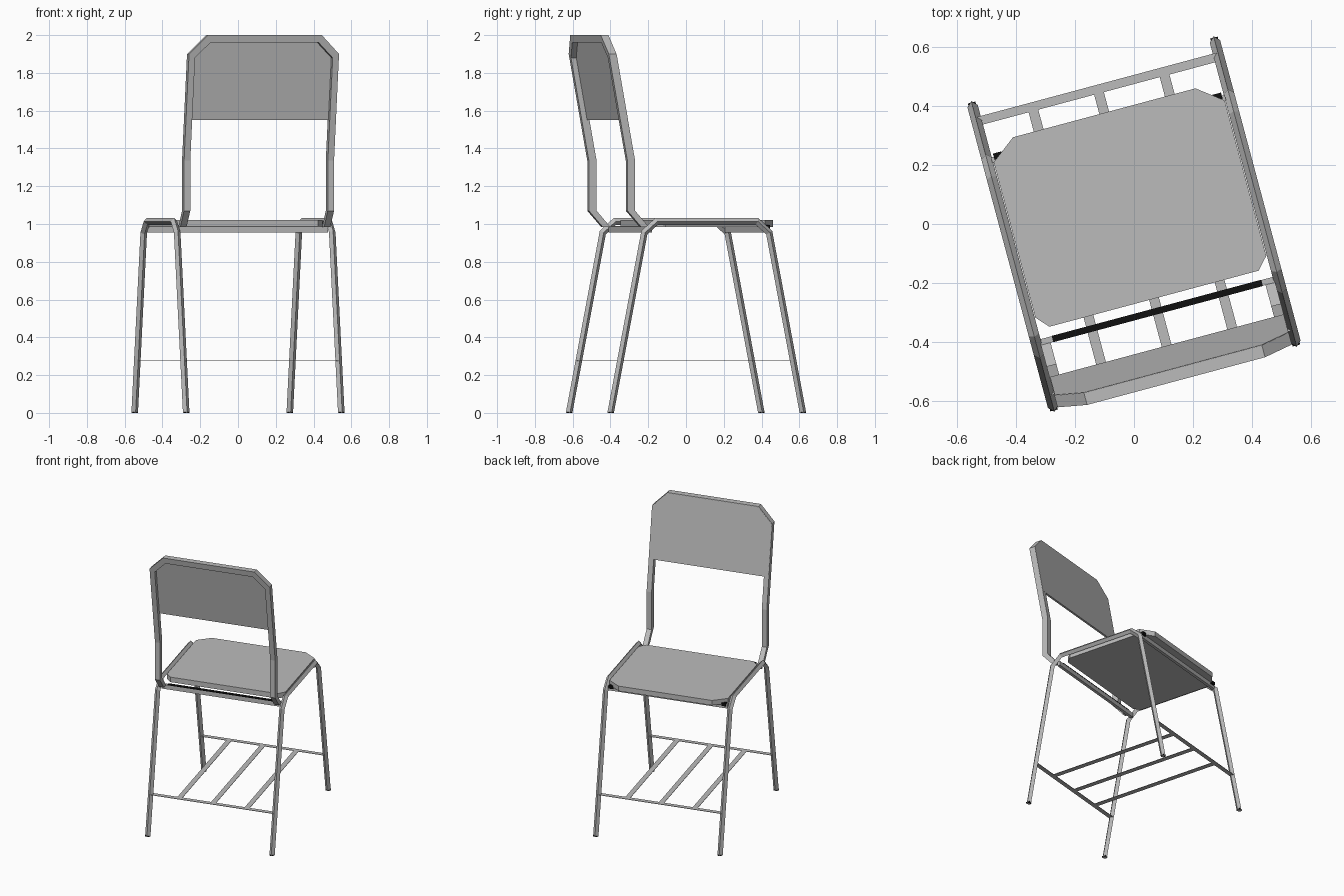
import bpy, bmesh, math
from mathutils import Matrix, Vector

if "Cube" in bpy.data.objects:
    bpy.data.objects.remove(bpy.data.objects["Cube"], do_unlink=True)

TURN = Matrix.Rotation(math.radians(15), 4, 'Z')


def material(name, value):
    mat = bpy.data.materials.new(name)
    mat.use_nodes = True
    color = (value, value, value, 1)
    mat.diffuse_color = color
    mat.node_tree.nodes["Principled BSDF"].inputs["Base Color"].default_value = color
    return mat


GREY = material("plain grey", 0.5)
BLACK = material("black", 0.005)


def finish(bm, name, mat):
    """Turn the part with the whole chair and add it to the scene."""
    bmesh.ops.recalc_face_normals(bm, faces=bm.faces)
    bm.transform(TURN)
    mesh = bpy.data.meshes.new(name)
    bm.to_mesh(mesh)
    bm.free()
    mesh.materials.append(mat)
    obj = bpy.data.objects.new(name, mesh)
    bpy.context.collection.objects.link(obj)
    return obj


def boxes(name, mat, items):
    """One part made of boxes, each given as (centre, size)."""
    bm = bmesh.new()
    for centre, size in items:
        m = Matrix.Translation(centre) @ Matrix.Diagonal((*size, 1))
        bmesh.ops.create_cube(bm, size=1, matrix=m)
    return finish(bm, name, mat)


def loft(bm, rings):
    """Join closed rings of points into a capped solid."""
    rings = [[bm.verts.new(p) for p in ring] for ring in rings]
    count = len(rings[0])
    for a, b in zip(rings, rings[1:]):
        for i in range(count):
            j = (i + 1) % count
            bm.faces.new((a[i], a[j], b[j], b[i]))
    bm.faces.new(rings[0])
    bm.faces.new(rings[-1])


# Side frames: each a bent four-sided tube forming two legs and a seat rail
R = 0.018
TUBE_X = 0.425
half = [(0.527, 0), (0.342, 0.955), (0.275, 1.014)]
path = [Vector(p) for p in half] + [Vector((-y, z)) for y, z in reversed(half)]


def side_frame(name, x):
    bm = bmesh.new()
    rings = []
    for i, p in enumerate(path):
        if i == 0 or i == len(path) - 1:
            n = Vector((1 if i == 0 else -1, 0))
        else:
            a, b = (p - path[i - 1]).normalized(), (path[i + 1] - p).normalized()
            na, nb = Vector((a.y, -a.x)), Vector((b.y, -b.x))
            n = (na + nb) / (1 + na.dot(nb))
        o, q = p + n * R, p - n * R
        rings.append([(x, *o), (x + R, *p), (x, *q), (x - R, *p)])
    loft(bm, rings)
    finish(bm, name, GREY)


side_frame("left_side_frame", TUBE_X)
side_frame("right_side_frame", -TUBE_X)

# Foot caps
FOOT_Y = half[0][0]
boxes("foot_caps", BLACK, [((sx * TUBE_X, sy * FOOT_Y, 0.003), (0.026, 0.026, 0.006))
                           for sx in (-1, 1) for sy in (-1, 1)])

# Seat board with clipped front corners
outline = [(0.367, -0.262), (0.405, -0.22), (0.405, 0.325), (0.32, 0.39)]
outline += [(-x, y) for x, y in reversed(outline)]
bm = bmesh.new()
loft(bm, [[(x, y, z) for x, y in outline] for z in (0.985, 1.02)])
finish(bm, "seat", GREY)

# Cross rails under the seat, with the dark strip and corner brackets
boxes("cross_rails", GREY, [((0, y, 0.971), (0.82, 0.02, 0.03)) for y in (-0.305, 0.333)])
boxes("rear_rail_strip", BLACK, [((0, -0.305, 0.988), (0.735, 0.022, 0.005))])
boxes("front_brackets", BLACK, [((s * 0.385, 0.343, 0.985), (0.03, 0.022, 0.022)) for s in (-1, 1)])

# Flat foot grid between the legs
GRID_Z, GRID_Y = 0.275, 0.473
grid = [((0, s * GRID_Y, GRID_Z), (0.84, 0.03, 0.003)) for s in (-1, 1)]
grid += [((x, 0, GRID_Z), (0.034, 2 * GRID_Y, 0.003)) for x in (-0.23, 0, 0.23)]
boxes("foot_grid", GREY, grid)

# Backrest: its y follows a bent side profile by height
profile = [(0.985, -0.335), (1.07, -0.41), (1.335, -0.41), (2.0, -0.53)]


def back_y(z):
    for (z0, y0), (z1, y1) in zip(profile, profile[1:]):
        if z <= z1:
            return y0 + (y1 - y0) * (z - z0) / (z1 - z0)
    return profile[-1][1]


DEPTH = 0.021
outer = [(0.411, z) for z, _ in profile[:3]] + [(0.411, 1.9), (0.312, 2.0)]
inner = [(0.377, z) for z, _ in profile[:3]] + [(0.377, 1.88), (0.297, 1.96)]


def mirrored(points):
    return points + [(-x, z) for x, z in reversed(points)]


def at(x, z, offset):
    return (x, back_y(z) + offset, z)


bm = bmesh.new()
loft(bm, [[at(*o, DEPTH), at(*o, -DEPTH), at(*i, -DEPTH), at(*i, DEPTH)]
          for o, i in zip(mirrored(outer), mirrored(inner))])
finish(bm, "backrest_frame", GREY)

# Backrest panel, flush with the front of its frame
panel = mirrored([(0.409, 1.55), (0.409, 1.899), (0.311, 1.998)])
bm = bmesh.new()
loft(bm, [[at(x, z, d) for x, z in panel] for d in (0.008, DEPTH + 0.001)])
finish(bm, "backrest_panel", GREY)
